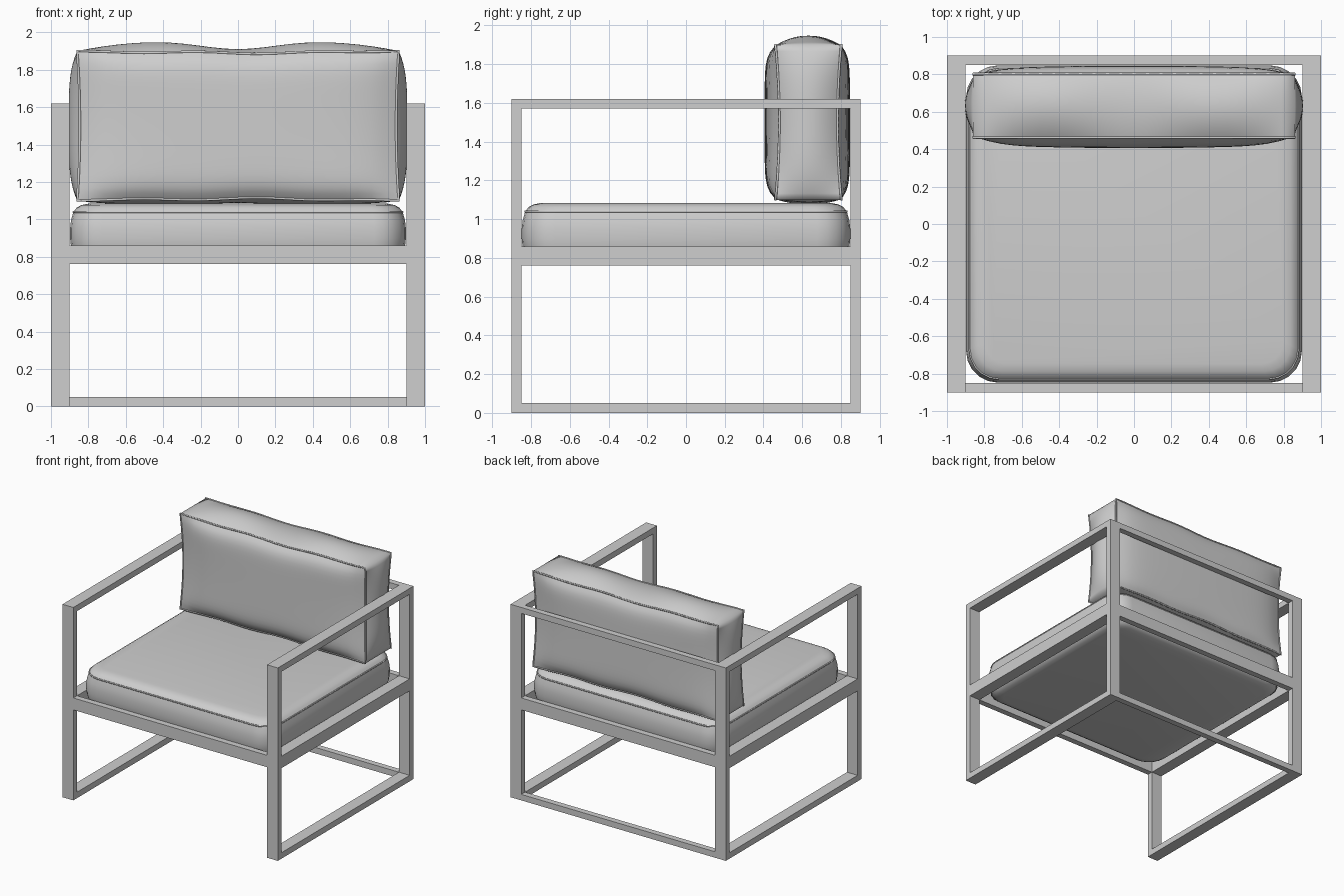
import bpy, bmesh, math
from mathutils import Vector

if "Cube" in bpy.data.objects:
    bpy.data.objects.remove(bpy.data.objects["Cube"])

GREY = (0.62, 0.62, 0.62, 1)
grey = bpy.data.materials.new("plain grey")
grey.use_nodes = True
grey.diffuse_color = GREY
grey.node_tree.nodes["Principled BSDF"].inputs["Base Color"].default_value = GREY


def add_object(name, bm):
    bmesh.ops.recalc_face_normals(bm, faces=bm.faces)
    mesh = bpy.data.meshes.new(name)
    bm.to_mesh(mesh)
    bm.free()
    mesh.materials.append(grey)
    ob = bpy.data.objects.new(name, mesh)
    bpy.context.collection.objects.link(ob)


def box(name, x, y, z):
    bm = bmesh.new()
    bmesh.ops.create_cube(bm, size=1)
    for v in bm.verts:
        v.co = [lo + (c + 0.5) * (hi - lo) for c, (lo, hi) in zip(v.co, (x, y, z))]
    add_object(name, bm)


def piping(name, points, radius):
    """Thin closed cord sewn along a seam."""
    curve = bpy.data.curves.new(name, "CURVE")
    curve.dimensions = "3D"
    curve.bevel_depth = radius
    curve.bevel_resolution = 1
    spline = curve.splines.new("POLY")
    spline.points.add(len(points) - 1)
    for p, co in zip(spline.points, points):
        p.co = (*co, 1)
    spline.use_cyclic_u = True
    curve.materials.append(grey)
    helper = bpy.data.objects.new(name, curve)
    mesh = bpy.data.meshes.new_from_object(helper)
    bpy.data.objects.remove(helper)
    mesh.shade_smooth()
    bpy.context.collection.objects.link(bpy.data.objects.new(name, mesh))


# Frame: posts, side rails, back rails and the seat ring
TOP, OUT, IN, DEEP, BACK = 1.62, 1.0, 0.9, 0.9, 0.85
levels = {"floor": (0, 0.05), "seat": (0.76, 0.86), "arm": (TOP - 0.05, TOP)}
for side, s in (("left", 1), ("right", -1)):
    xs = sorted((s * IN, s * OUT))
    box(side + "_front_post", xs, (-DEEP, -BACK), (0, TOP))
    box(side + "_back_post", xs, (BACK, DEEP), (0, TOP))
    for level, zs in levels.items():
        box(f"{side}_{level}_rail", xs, (-BACK, BACK), zs)
for level, zs in levels.items():
    box(f"back_{level}_rail", (-IN, IN), (BACK, DEEP), zs)
box("front_seat_rail", (-IN, IN), (-DEEP, -BACK), levels["seat"])


# Seat cushion: stacked rounded rectangles, the same above and below its middle
def rounded_ring(inset, z, radius=0.17, steps=5):
    pts = []
    hx, hy, r = 0.898 - inset, 0.848 - inset, radius - inset * 0.5
    for k, (sx, sy) in enumerate(((1, 1), (-1, 1), (-1, -1), (1, -1))):
        for i in range(steps + 1):
            a = (k + i / steps) * math.pi / 2
            pts.append(Vector((sx * (hx - r) + r * math.cos(a),
                               sy * (hy - r) + r * math.sin(a), z)))
    return pts


MIDDLE, SEAM = 0.924, 0.116
half = [(0.0, 0.025), (0.005, 0.07), (0.018, SEAM), (0.035, 0.138),
        (0.06, 0.152), (0.1, 0.16)]
profile = ([(i, MIDDLE - h) for i, h in reversed(half)]
           + [(i, MIDDLE + h) for i, h in half])
bm = bmesh.new()
rings = [[bm.verts.new(p) for p in rounded_ring(*level)] for level in profile]
for low, high in zip(rings, rings[1:]):
    for i in range(len(low)):
        j = (i + 1) % len(low)
        bm.faces.new((low[i], low[j], high[j], high[i]))
bm.faces.new(rings[0])
bm.faces.new(rings[-1])
for f in bm.faces:
    f.smooth = True
seams = (set(rings[3]), set(rings[8]))
for e in bm.edges:
    e.smooth = not any(set(e.verts) <= seam for seam in seams)
add_object("seat_cushion", bm)
for name, s in (("upper", 1), ("lower", -1)):
    piping(name + "_seat_piping", rounded_ring(0.019, MIDDLE + s * SEAM), 0.006)


# Back cushion: plump panels between gently wavy seams
def pillow(u, v, w):
    x, y, z = 0.86 * u, 0.632 + 0.17 * v, 1.5 + 0.4 * w
    if abs(v) > 0.999:
        plump = 0.044 if v > 0 else 0.056
        y += v * plump * (1 - u ** 8) * (1 - w ** 8)
    if abs(u) > 0.999:
        x += u * 0.045 * (1 - v ** 2) * (1 - w ** 4)
    if abs(w) > 0.999:
        lift = 0.026 + 0.028 * math.sin(math.pi * u / 1.2) ** 2 if w > 0 else 0.028
        z += w * lift * (1 - v ** 2) * (1 - u ** 6)
    # seams pull in along the sides and ripple along the top and bottom
    x -= 0.014 * u * (1 - w * w) * v * v
    y -= 0.02 * v * (1 - w * w) * u * u
    z -= w * (0.01 + 0.006 * math.cos(8 * u + v)) * (1 - u * u)
    return Vector((x, y, z))


bm = bmesh.new()
bmesh.ops.create_cube(bm, size=2)
bmesh.ops.subdivide_edges(bm, edges=bm.edges[:], cuts=23, use_grid_fill=True)
for e in bm.edges:
    on_seam = all(abs(v.co.y) > 0.999 and max(abs(v.co.x), abs(v.co.z)) > 0.999
                  for v in e.verts)
    e.smooth = not on_seam
for f in bm.faces:
    f.smooth = True
for v in bm.verts:
    v.co = pillow(*v.co)
add_object("back_cushion", bm)

N = 24
ramp = [-1 + 2 * i / N for i in range(N)]
loop = ([(t, -1) for t in ramp] + [(1, t) for t in ramp]
        + [(-t, 1) for t in ramp] + [(-1, -t) for t in ramp])
for name, v in (("front", -1), ("rear", 1)):
    piping(name + "_back_cushion_piping", [pillow(u, v, w) for u, w in loop], 0.007)
